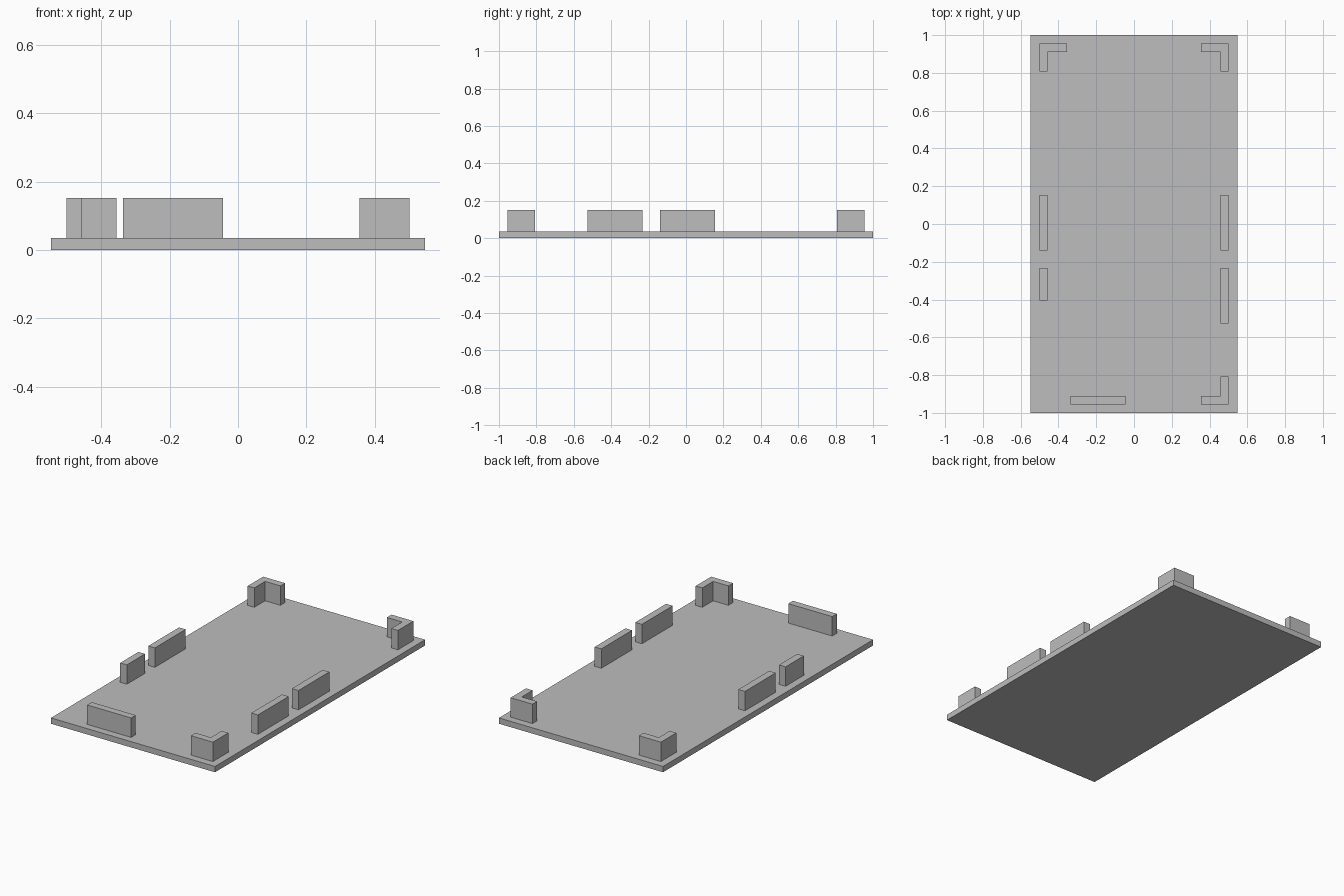
import bpy
import bmesh

cube = bpy.data.objects.get("Cube")
if cube:
    bpy.data.objects.remove(cube, do_unlink=True)

grey = bpy.data.materials.new("plain_grey")
grey.use_nodes = True
color = (0.51, 0.51, 0.51, 1)
grey.diffuse_color = color
grey.node_tree.nodes["Principled BSDF"].inputs["Base Color"].default_value = color

PLATE_TOP = 0.035
WALL_TOP = 0.152
INNER, OUTER = 0.457, 0.501      # side wall faces, in x
END_IN, END_OUT = 0.911, 0.955   # end wall faces, in y


def prism(name, outline, z0, z1):
    """Extrude a flat outline upwards into a closed solid."""
    bm = bmesh.new()
    face = bm.faces.new([bm.verts.new((x, y, z0)) for x, y in outline])
    result = bmesh.ops.extrude_face_region(bm, geom=[face], use_keep_orig=True)
    top = [v for v in result["geom"] if isinstance(v, bmesh.types.BMVert)]
    bmesh.ops.translate(bm, verts=top, vec=(0, 0, z1 - z0))
    bmesh.ops.recalc_face_normals(bm, faces=bm.faces)
    mesh = bpy.data.meshes.new(name)
    bm.to_mesh(mesh)
    bm.free()
    mesh.materials.append(grey)
    obj = bpy.data.objects.new(name, mesh)
    bpy.context.collection.objects.link(obj)
    return obj


def box(name, x0, x1, y0, y1, z0=PLATE_TOP, z1=WALL_TOP):
    return prism(name, [(x0, y0), (x1, y0), (x1, y1), (x0, y1)], z0, z1)


def corner(name, sx, sy):
    """L-shaped bracket in the corner given by the two signs."""
    arm_x, arm_y = 0.355, 0.808
    outline = [(OUTER, END_OUT), (arm_x, END_OUT), (arm_x, END_IN),
               (INNER, END_IN), (INNER, arm_y), (OUTER, arm_y)]
    return prism(name, [(sx * x, sy * y) for x, y in outline],
                 PLATE_TOP, WALL_TOP)


# Base plate
box("base_plate", -0.547, 0.547, -1, 1, 0, PLATE_TOP)

# Corner brackets; the front right corner is open
corner("back_left_corner", 1, 1)
corner("back_right_corner", -1, 1)
corner("front_left_corner", 1, -1)

# Side walls
for side, x0, x1, front_start in (("left", INNER, OUTER, -0.526),
                                  ("right", -OUTER, -INNER, -0.406)):
    box(side + "_middle_wall", x0, x1, -0.139, 0.154)
    box(side + "_front_wall", x0, x1, front_start, -0.233)

# Front wall
box("front_wall", -0.337, -0.044, -END_OUT, -END_IN)
